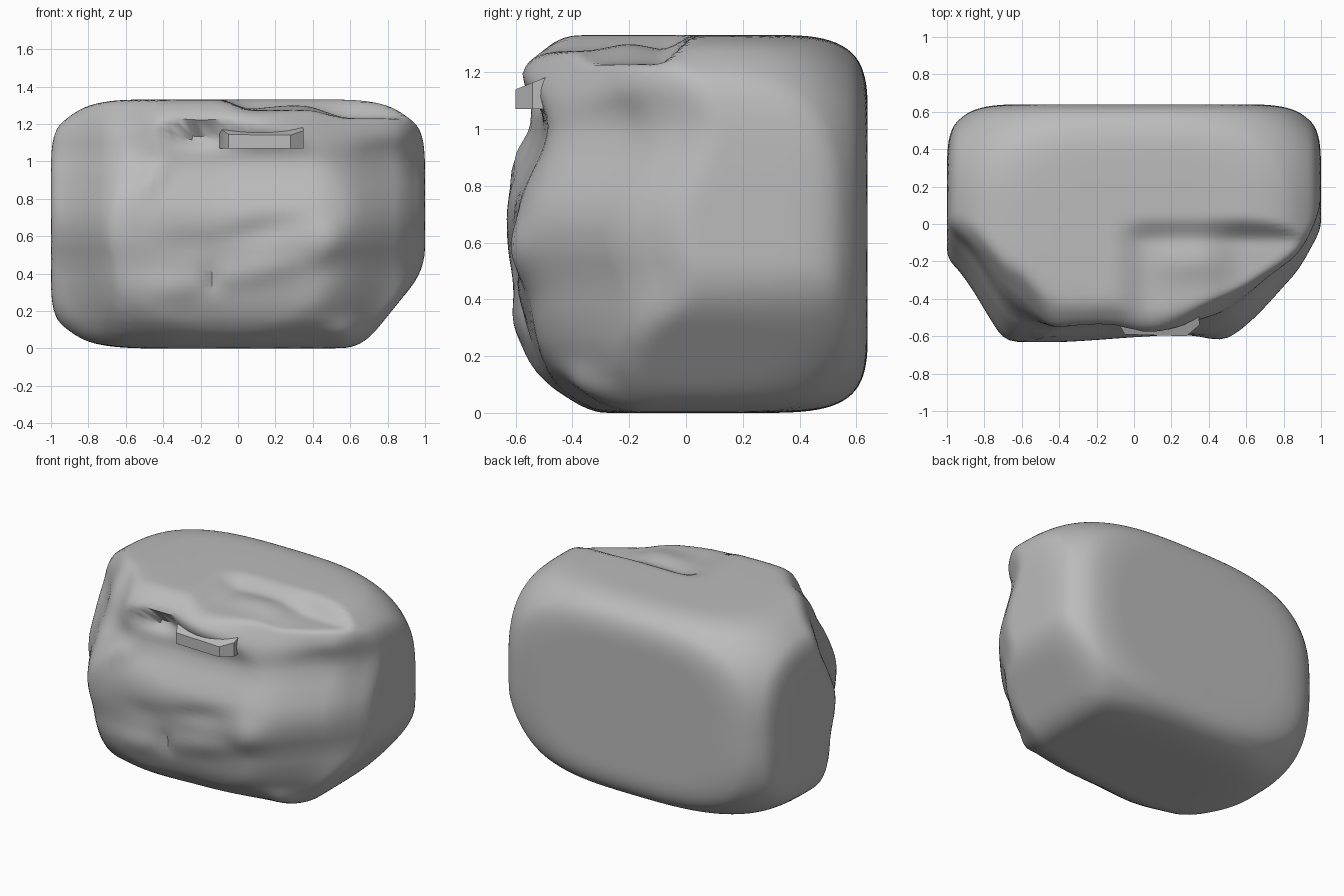
import bpy, bmesh, math
from mathutils import Vector

old = bpy.data.objects.get("Cube")
if old:
    bpy.data.objects.remove(old)

stone = bpy.data.materials.new("stone grey")
stone.use_nodes = True
GREY = (0.5, 0.5, 0.5, 1)
stone.diffuse_color = GREY
stone.node_tree.nodes["Principled BSDF"].inputs["Base Color"].default_value = GREY


def polyline(points, t):
    for (a, u), (b, v) in zip(points, points[1:]):
        if t <= b:
            return u + (v - u) * max(0, t - a) / (b - a)
    return points[-1][1]


def profile(points, t, soft):
    """Rounded polyline height at t."""
    return sum(polyline(points, t + soft * k) for k in (-1, -0.33, 0.33, 1)) / 4


def step(a, b, t):
    t = min(1, max(0, (t - a) / (b - a)))
    return t * t * (3 - 2 * t)


def blend_max(a, b, k):
    h = max(0, k - abs(a - b)) / k
    return max(a, b) + h * h * k / 4


# Front outline seen from above, and how far it recedes with height
PLAN = [(-1, -0.27), (-0.88, -0.38), (-0.76, -0.54), (-0.67, -0.65), (-0.4, -0.66),
        (-0.1, -0.62), (0.45, -0.6), (0.6, -0.54), (0.75, -0.44), (0.9, -0.32), (1, -0.1)]
RECEDE = [(0, 0.29), (0.04, 0.22), (0.1, 0.15), (0.2, 0.09), (0.33, 0.06), (0.45, 0.05),
          (0.6, 0), (0.72, 0), (0.85, 0.06), (0.95, 0.11), (1.05, 0.12), (1.15, 0.07),
          (1.25, 0.09), (1.34, 0.17)]
# Dents and swellings of the front: x, z, width, height, tilt, depth
DENTS = [(-0.22, 1.14, 0.17, 0.06, 0, 0.09), (0.12, 1.2, 0.22, 0.09, 0, -0.05),
         (-0.15, 0.37, 0.03, 0.07, 0, 0.035), (0.15, 0.43, 0.28, 0.08, 0.2, -0.03),
         (0.48, 0.57, 0.11, 0.1, 0.6, -0.04), (0.12, 0.63, 0.25, 0.07, 0.2, 0.03),
         (-0.47, 0.9, 0.11, 0.045, 0.9, -0.035), (-0.3, 0.57, 0.16, 0.08, 0, 0.025),
         (0.57, 0.07, 0.1, 0.08, 0, -0.06), (-0.35, 0.33, 0.15, 0.08, 0, -0.02)]
HALF = (1, 0.64, 0.667)


def front_y(x, z):
    y = profile(PLAN, x, 0.05) + profile(RECEDE, z, 0.05)
    y += 0.16 * step(0.9, 1.3, z) * step(-0.4, -0.65, x)
    # The front falls away around an oval
    y += 0.09 * step(0.85, 1.35, math.hypot((x + 0.05) / 0.72, (z - 0.66) / 0.65))
    for cx, cz, w, h, tilt, depth in DENTS:
        c, s = math.cos(tilt), math.sin(tilt)
        u = ((x - cx) * c + (z - cz) * s) / w
        v = ((z - cz) * c - (x - cx) * s) / h
        if u * u + v * v < 12:
            y += depth * math.exp(-u * u - v * v)
    return y


def outside(p):
    """Positive outside the rounded block with its cuts."""
    x, y, z = p
    size = [abs(c) for c in (x, y, z - 0.667)]
    # An egg-like body, flattened on its sides
    egg = sum((c / (h * g)) ** 3 for c, h, g in zip(size, HALF, (1.11, 1.18, 1.11)))
    d = (egg ** (1 / 3) - 1) * 0.75
    for c, h in zip(size, HALF):
        d = max(d, c - h) if abs(d - c + h) > 0.06 else blend_max(d, c - h, 0.06)
    # Sloping lower corner, bevelled upper corner, lowered part of the top
    d = blend_max(d, 0.78 * x - 0.63 * z - 0.515, 0.08)
    d = blend_max(d, 0.45 * x - 0.75 * y + 0.48 * z - 1.1, 0.08)
    front_half = step(0.05, -0.1, y)
    drop = 0.06 * step(-0.12, 0.08, x) * front_half
    drop += 0.045 * step(0.35, 0.6, x) * front_half
    drop -= 0.025 * math.exp(-((x - 0.3) / 0.2) ** 2 - ((y + 0.2) / 0.1) ** 2)
    d = blend_max(d, z - 1.334 + drop, 0.01)
    return blend_max(d, 0.75 * (front_y(x, z) - y), 0.05)


def add_object(name, bm):
    mesh = bpy.data.meshes.new(name)
    bmesh.ops.recalc_face_normals(bm, faces=bm.faces[:])
    bm.to_mesh(mesh)
    bm.free()
    mesh.materials.append(stone)
    ob = bpy.data.objects.new(name, mesh)
    bpy.context.collection.objects.link(ob)
    bpy.ops.object.select_all(action="DESELECT")
    ob.select_set(True)
    bpy.context.view_layer.objects.active = ob
    bpy.ops.object.shade_smooth_by_angle(angle=math.radians(40))


# Main block: a fine cube pushed out along rays onto the shape
bm = bmesh.new()
bmesh.ops.create_cube(bm, size=2)
bmesh.ops.subdivide_edges(bm, edges=bm.edges[:], cuts=43, use_grid_fill=True)
centre = Vector((0, 0.1, 0.65))
for v in bm.verts:
    ray = Vector((v.co.x, v.co.y * 0.64, v.co.z * 0.667))
    near, far = 0.0, 2.0
    for _ in range(14):
        mid = (near + far) / 2
        if outside(centre + ray * mid) > 0:
            far = mid
        else:
            near = mid
    v.co = centre + ray * near
add_object("rounded_block", bm)

# Brow ledge: a flat shelf that rises into the block
bm = bmesh.new()
low = [(-0.1, -0.5), (-0.05, -0.59), (0.28, -0.6), (0.35, -0.54), (0.34, -0.36), (-0.08, -0.36)]
base = [bm.verts.new((x, y, 1.07)) for x, y in low]
top = [bm.verts.new((x, y, 1.14 + 0.4 * (y + 0.6))) for x, y in low]
bm.faces.new(base)
bm.faces.new(top)
for i in range(len(low)):
    j = (i + 1) % len(low)
    bm.faces.new((base[i], base[j], top[j], top[i]))
add_object("brow_ledge", bm)
